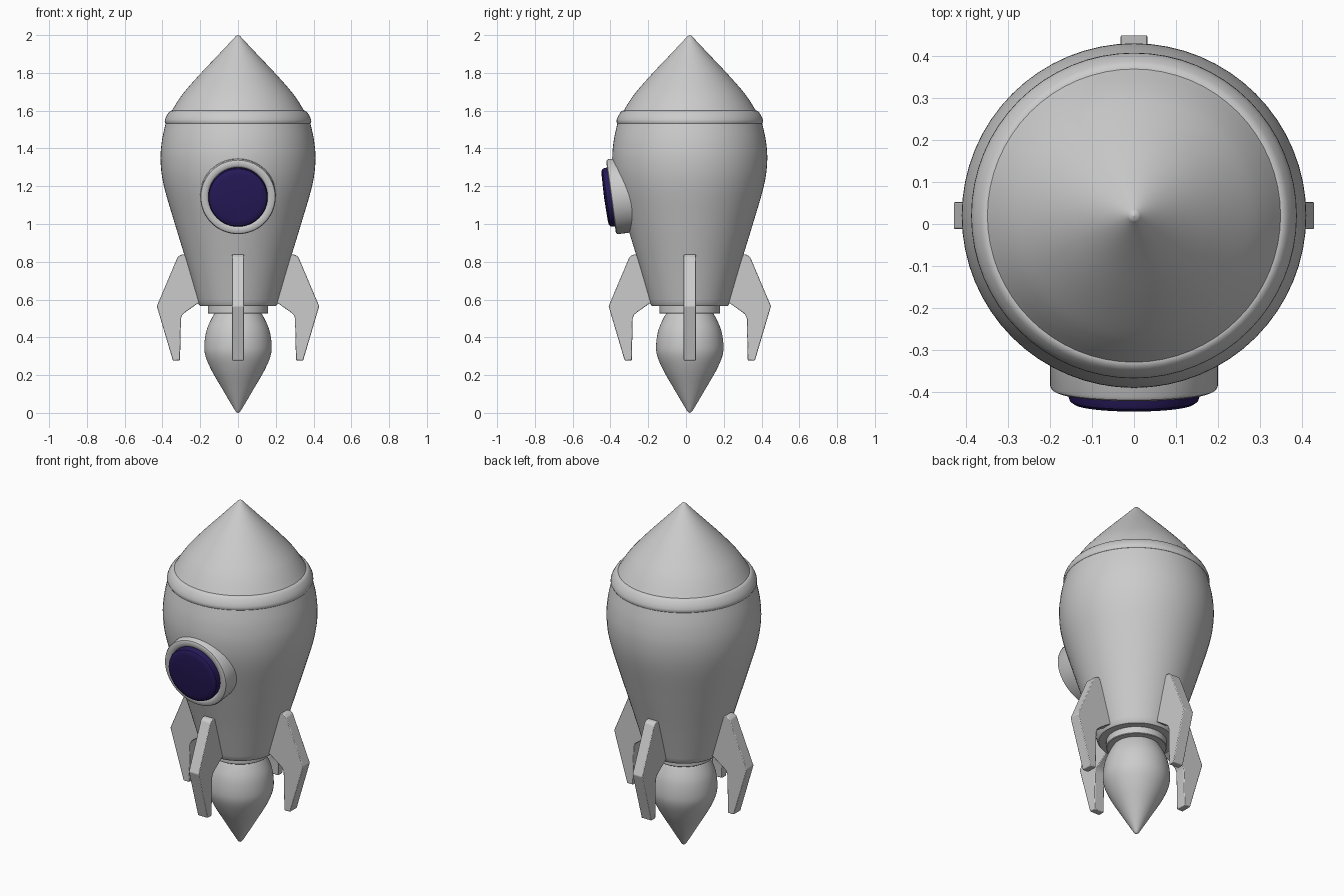
import bpy, bmesh, math
from mathutils import Matrix

if "Cube" in bpy.data.objects:
    bpy.data.objects.remove(bpy.data.objects["Cube"])

CY = 0.02  # rocket axis sits slightly behind y = 0


def smooth_profile(pts, n=6):
    """Catmull-Rom interpolation through (radius, z) points."""
    p = [pts[0]] + pts + [pts[-1]]
    out = []
    for i in range(1, len(p) - 2):
        for k in range(n):
            t = k / n
            out.append(tuple(
                0.5 * (2 * b + (c - a) * t + (2 * a - 5 * b + 4 * c - d) * t * t
                       + (3 * b - a - 3 * c + d) * t ** 3)
                for a, b, c, d in zip(p[i - 1], p[i], p[i + 1], p[i + 2])))
    return out + [pts[-1]]


def finish(name, bm, angle=35):
    bmesh.ops.recalc_face_normals(bm, faces=bm.faces)
    mesh = bpy.data.meshes.new(name)
    bm.to_mesh(mesh)
    bm.free()
    ob = bpy.data.objects.new(name, mesh)
    bpy.context.collection.objects.link(ob)
    bpy.ops.object.select_all(action='DESELECT')
    ob.select_set(True)
    bpy.context.view_layer.objects.active = ob
    bpy.ops.object.shade_smooth_by_angle(angle=math.radians(angle))
    return ob


def lathe(name, profile, location=(0, CY, 0), tilt=0, steps=64, closed=False):
    """Revolve a (radius, z) profile around z."""
    bm = bmesh.new()
    verts = [bm.verts.new((max(r, 0), 0, z)) for r, z in profile]
    edges = [bm.edges.new(e) for e in zip(verts, verts[1:])]
    if closed:
        edges.append(bm.edges.new((verts[-1], verts[0])))
    bmesh.ops.spin(bm, geom=verts + edges, cent=(0, 0, 0), axis=(0, 0, 1),
                   angle=2 * math.pi, steps=steps)
    bmesh.ops.remove_doubles(bm, verts=bm.verts, dist=1e-5)
    ob = finish(name, bm)
    ob.location = location
    ob.rotation_euler.x = tilt
    return ob


# Hull
hull = smooth_profile([(0.208, 0.575), (0.27, 0.79), (0.334, 1.0), (0.392, 1.2),
                       (0.41, 1.33), (0.403, 1.44), (0.38, 1.545)])
lathe("hull", [(0, 0.565), (0.2, 0.565)] + hull + [(0, 1.545)])

# Nose collar and nose cone
lathe("nose_collar", [(0, 1.528), (0.375, 1.528), (0.384, 1.532), (0.388, 1.54),
                      (0.387, 1.552), (0.38, 1.57), (0.368, 1.59), (0.36, 1.598),
                      (0.352, 1.601), (0, 1.601)])
nose = smooth_profile([(0.351, 1.598), (0.316, 1.655), (0.275, 1.71), (0.195, 1.8),
                       (0.105, 1.895), (0.025, 1.98), (0.012, 1.994), (0, 2.0)])
lathe("nose_cone", [(0, 1.598)] + nose)

# Engine nozzle and flame
lathe("nozzle", [(0, 0.525), (0.157, 0.525), (0.16, 0.528), (0.16, 0.575), (0, 0.575)])
flame = smooth_profile([(0, 0.0), (0.012, 0.008), (0.035, 0.045), (0.088, 0.135),
                        (0.14, 0.225), (0.172, 0.3), (0.178, 0.36), (0.167, 0.435),
                        (0.14, 0.5), (0.115, 0.54)])
lathe("flame", flame + [(0, 0.54)])

# Porthole: frame and glass, tilted to follow the hull
place = (0, -0.397, 1.143)
tilt = math.radians(97.7)
lathe("window_frame", [(0.2, -0.15), (0.2, -0.012), (0.196, -0.004), (0.188, 0),
                       (0.168, 0), (0.16, -0.004), (0.155, -0.012), (0.155, -0.15)],
      place, tilt, closed=True)
glass = lathe("window_glass", [(0, -0.1), (0.157, -0.1), (0.157, 0.012), (0.153, 0.024),
                               (0.143, 0.031), (0.12, 0.034), (0, 0.037)], place, tilt)
blue = bpy.data.materials.new("dark_blue")
blue.diffuse_color = (0.02, 0.01, 0.1, 1)
blue.use_nodes = True
blue.node_tree.nodes["Principled BSDF"].inputs["Base Color"].default_value = blue.diffuse_color
glass.data.materials.append(blue)

# Four fins around the hull
outline = [(0.25, 0.8), (0.285, 0.838), (0.303, 0.837), (0.32, 0.825), (0.43, 0.565),
           (0.345, 0.278), (0.307, 0.278), (0.302, 0.5), (0.294, 0.52),
           (0.28, 0.532), (0.215, 0.578), (0.18, 0.59)]
for i, side in enumerate(("right", "back", "left", "front")):
    bm = bmesh.new()
    face = bm.faces.new([bm.verts.new((x, -0.032, z)) for x, z in outline])
    ext = bmesh.ops.extrude_face_region(bm, geom=[face])
    bmesh.ops.translate(bm, vec=(0, 0.064, 0),
                        verts=[v for v in ext["geom"] if isinstance(v, bmesh.types.BMVert)])
    bmesh.ops.transform(bm, matrix=Matrix.Rotation(i * math.pi / 2, 4, 'Z'), verts=bm.verts)
    fin = finish(side + "_fin", bm, 30)
    fin.location.y = CY
    bevel = fin.modifiers.new("soft_edges", 'BEVEL')
    bevel.width = 0.004
    bevel.segments = 2
